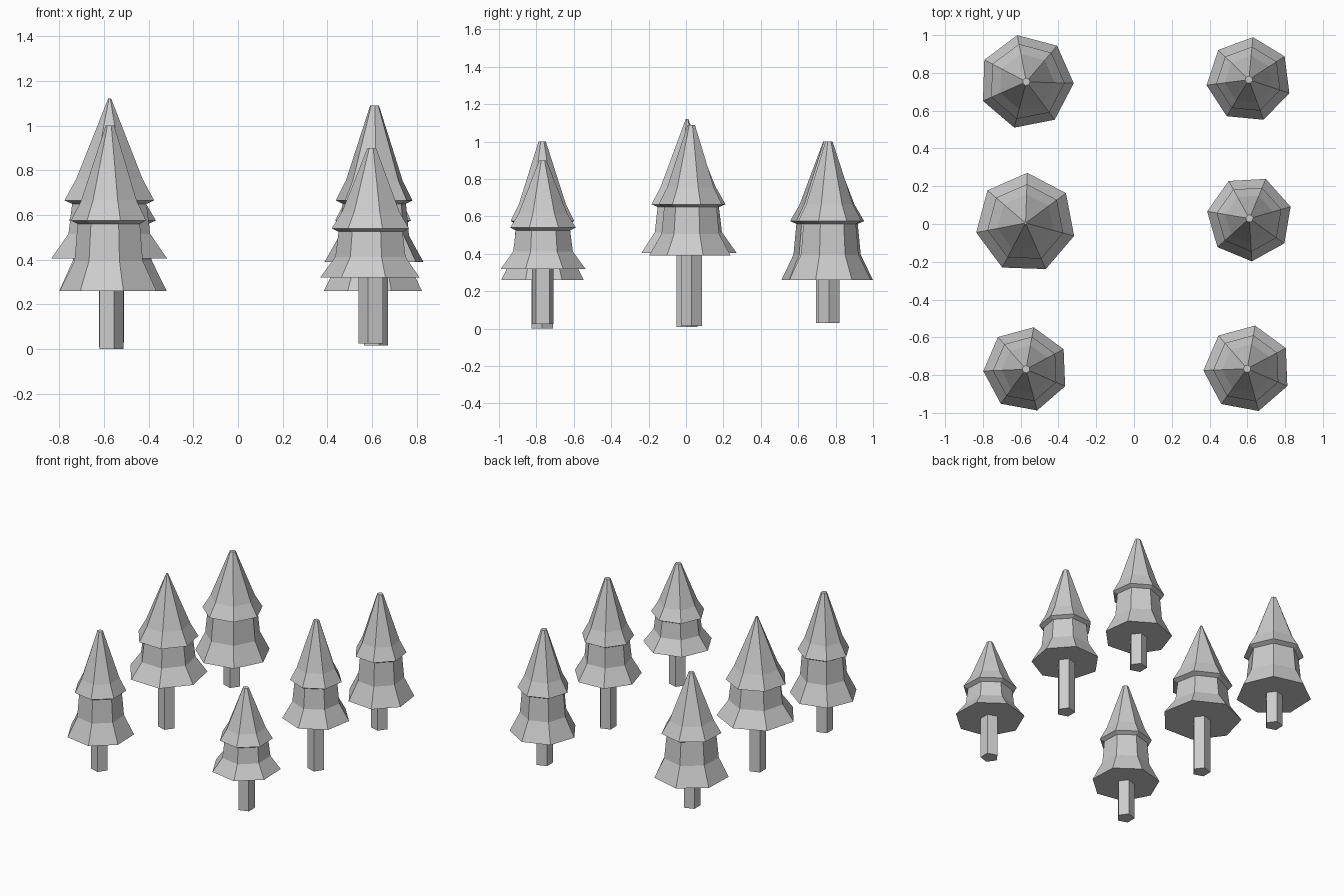
import bpy, bmesh
from math import sin, cos, radians

if "Cube" in bpy.data.objects:
    bpy.data.objects.remove(bpy.data.objects["Cube"])


def lathe(name, profile, sides, angle, loc):
    # Closed low-poly body: rings of (radius, height), capped at both ends
    bm = bmesh.new()
    rings = []
    for r, z in profile:
        rings.append([bm.verts.new((r * cos(radians(angle + 360 * i / sides)),
                                    r * sin(radians(angle + 360 * i / sides)), z))
                      for i in range(sides)])
    for lo, hi in zip(rings, rings[1:]):
        for i in range(sides):
            j = (i + 1) % sides
            bm.faces.new((lo[i], lo[j], hi[j], hi[i]))
    bm.faces.new(rings[0][::-1])
    bm.faces.new(rings[-1])
    me = bpy.data.meshes.new(name)
    bm.to_mesh(me)
    bm.free()
    ob = bpy.data.objects.new(name, me)
    ob.location = (loc[0], loc[1], 0)
    bpy.context.collection.objects.link(ob)


# name, centre, angle, lower skirt radius, upper skirt radius, tip radius,
# heights (trunk foot, lower skirt, upper skirt, tip), trunk angle
trees = [
    ("back_left", (-.57, .753), 101, .251, .203, .02, (.03, .26, .575, 1.0), 0),
    ("back_right", (.608, .764), 84.5, .226, .175, .02, (.03, .26, .575, 1.0), 0),
    ("middle_left", (-.574, .005), 88, .266, .206, .007, (.01, .405, .665, 1.12), 0),
    ("middle_right", (.611, .029), 67.5, .227, .176, .02, (.015, .39, .665, 1.09), 0),
    ("front_left", (-.572, -.769), 79.5, .226, .175, .02, (0, .26, .575, 1.0), 0),
    ("front_right", (.599, -.766), 79.5, .232, .18, .02, (.025, .32, .54, .90), 36),
]

for name, loc, ang, r1, r2, rt, (z0, z1, z2, z3), tang in trees:
    neck = z2 - .015
    # Two flared tiers of foliage
    lathe("foliage_" + name, [
        (r1, z1),
        (r2 * .91, z1 + (neck - z1) * .45),
        (r2 * .83, neck),
        (r2, z2),
        (r2 * .74, z2 + (z3 - z2) * .21),
        (rt, z3)], 7, ang, loc)
    # Five-sided trunk
    lathe("trunk_" + name, [(.06, z0), (.06, z1 + .01)], 5, tang, loc)
